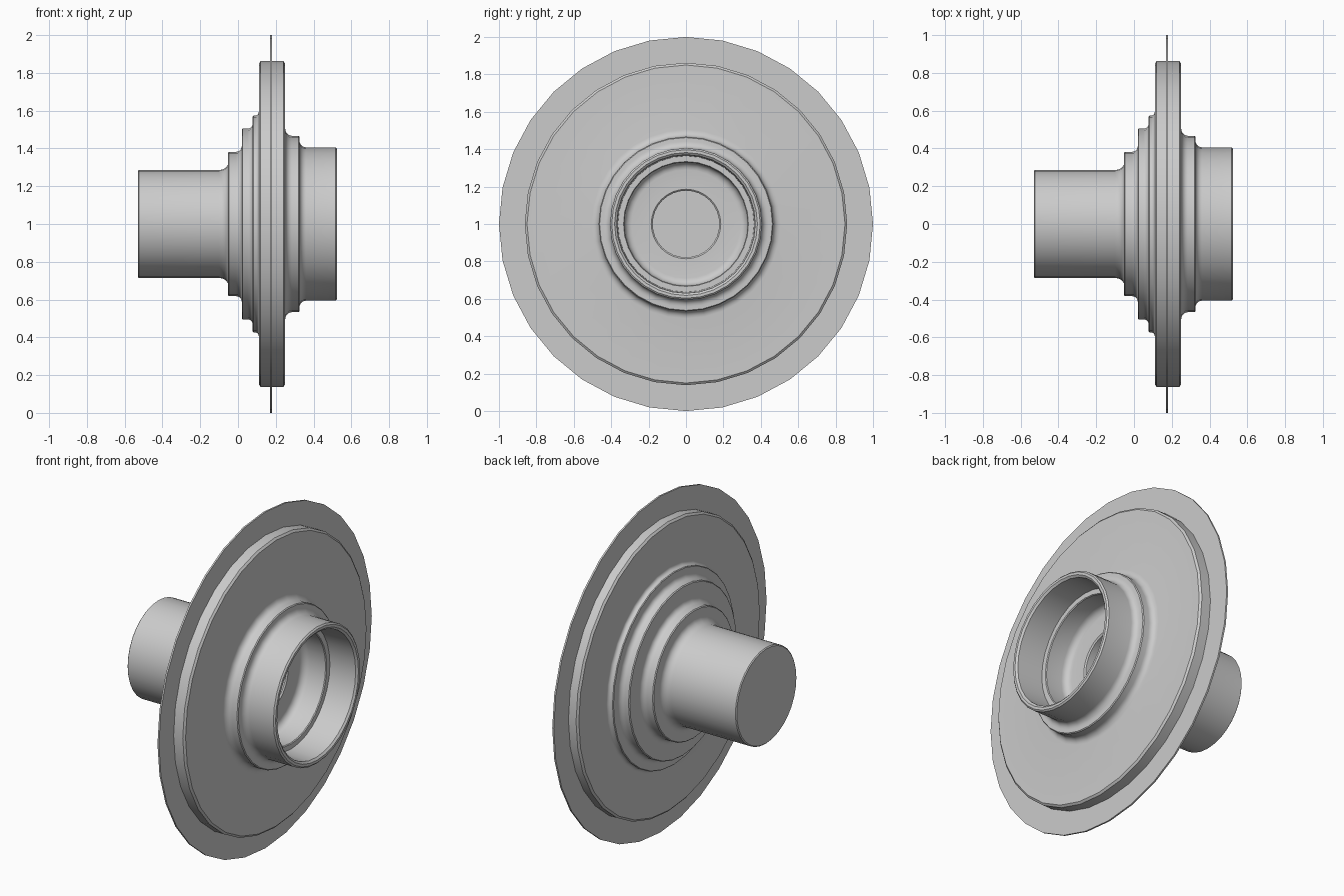
import bpy, bmesh
from math import sin, cos, pi, radians

if "Cube" in bpy.data.objects:
    bpy.data.objects.remove(bpy.data.objects["Cube"])

SIDES = 32


def corner(x0, r0, x1, r1, x_first, steps=5):
    """Quarter-round from (x0, r0) to (x1, r1), leaving along x or along r."""
    pts = []
    for i in range(steps + 1):
        a = pi / 2 * i / steps
        u, v = sin(a), 1 - cos(a)
        if not x_first:
            u, v = v, u
        pts.append((x0 + (x1 - x0) * u, r0 + (r1 - r0) * v))
    return pts


def lathe(name, profile, closed=False):
    """Spin an (x, radius) profile around the x axis at z = 1."""
    bm = bmesh.new()
    rings = []
    for x, r in profile:
        if r == 0:
            rings.append([bm.verts.new((x, 0, 1))] * SIDES)
        else:
            rings.append([bm.verts.new((x, r * sin(2 * pi * k / SIDES),
                                        1 + r * cos(2 * pi * k / SIDES)))
                          for k in range(SIDES)])
    pairs = list(zip(rings, rings[1:]))
    if closed:
        pairs.append((rings[-1], rings[0]))
    for a, b in pairs:
        for k in range(SIDES):
            n = (k + 1) % SIDES
            bm.faces.new(dict.fromkeys((a[k], a[n], b[n], b[k])))
    bmesh.ops.recalc_face_normals(bm, faces=bm.faces)
    mesh = bpy.data.meshes.new(name)
    bm.to_mesh(mesh)
    bm.free()
    ob = bpy.data.objects.new(name, mesh)
    bpy.context.collection.objects.link(ob)
    bpy.ops.object.select_all(action='DESELECT')
    ob.select_set(True)
    bpy.context.view_layer.objects.active = ob
    bpy.ops.object.shade_smooth_by_angle(angle=radians(30))
    return ob


# Closed shaft and stepped collars on the left
hub = [(-0.53, 0), (-0.53, 0.28), (-0.525, 0.286)]
hub += corner(-0.10, 0.286, -0.052, 0.325, True)
hub += [(-0.052, 0.377), (-0.047, 0.382)]
hub += corner(-0.01, 0.382, 0.02, 0.412, True)
hub += [(0.02, 0.50), (0.025, 0.505)]
hub += corner(0.05, 0.505, 0.078, 0.533, True)
hub += [(0.078, 0.57), (0.082, 0.574)]
hub += corner(0.09, 0.574, 0.11, 0.594, True)
# Main disc with bevelled rim
hub += [(0.11, 0.85), (0.12, 0.862), (0.24, 0.862), (0.25, 0.85)]
# Right collar and sleeve
hub += corner(0.25, 0.505, 0.285, 0.467, False)
hub += [(0.32, 0.467), (0.325, 0.462)]
hub += corner(0.325, 0.442, 0.36, 0.406, False)
hub += [(0.517, 0.406), (0.525, 0.397), (0.525, 0.382), (0.515, 0.37)]
# Stepped bore with a small centre hole
hub += [(0.35, 0.364), (0.35, 0.334), (0.345, 0.33)]
hub += corner(0.24, 0.33, 0.20, 0.29, True)
hub += [(0.20, 0.186), (0.193, 0.178), (0.05, 0.178), (0.05, 0)]
lathe("flanged_hub", hub)

# Thin plate projecting beyond the disc
lathe("thin_plate", [(0.17, 0.80), (0.17, 1.0), (0.18, 1.0), (0.18, 0.80)], closed=True)
